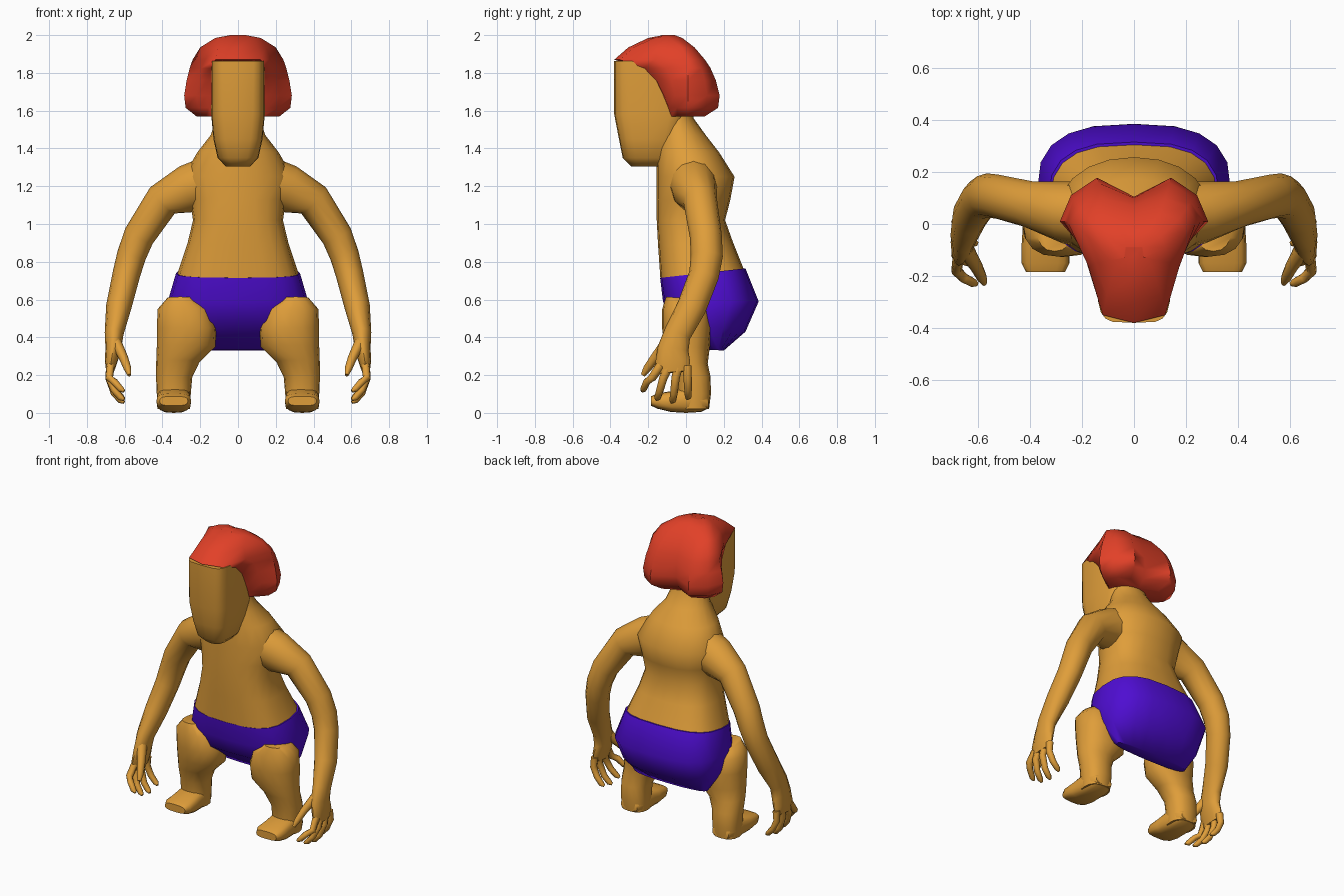
import bpy, bmesh, math
from mathutils import Vector


def material(name, col):
    m = bpy.data.materials.new(name)
    m.diffuse_color = (*col, 1)
    return m


SKIN = material("tan skin", (0.74, 0.34, 0.042))
RED = material("red hair", (0.76, 0.052, 0.021))
PURPLE = material("purple cloth", (0.077, 0.004, 0.64))


def skin_rings(bm, rings):
    """Join successive closed rings of points and cap both ends."""
    vs = [[bm.verts.new(p) for p in r] for r in rings]
    n = len(vs[0])
    for a, b in zip(vs, vs[1:]):
        for i in range(n):
            j = (i + 1) % n
            bm.faces.new((a[i], a[j], b[j], b[i]))
    bm.faces.new(vs[0])
    bm.faces.new(vs[-1])


def finish(bm, name, mat, mirror=False, angle=55):
    bmesh.ops.recalc_face_normals(bm, faces=bm.faces)
    me = bpy.data.meshes.new(name)
    bm.to_mesh(me)
    bm.free()
    ob = bpy.data.objects.new(name, me)
    bpy.context.collection.objects.link(ob)
    me.materials.append(mat)
    bpy.ops.object.select_all(action='DESELECT')
    ob.select_set(True)
    bpy.context.view_layer.objects.active = ob
    bpy.ops.object.shade_smooth_by_angle(angle=math.radians(angle))
    if mirror:
        ob.modifiers.new("mirror", 'MIRROR')
    return ob


def oval(cx, rx, yf, yb, zf, zb, n=2.5, seg=20):
    """Rounded-box ring from front yf to back yb, tilted from zf to zb."""
    pts = []
    for i in range(seg):
        a = math.tau * i / seg
        c, s = math.cos(a), math.sin(a)
        u = math.copysign(abs(c) ** (2 / n), c)
        v = math.copysign(abs(s) ** (2 / n), s)
        t = (v + 1) / 2
        pts.append((cx + rx * u, yf + (yb - yf) * t, zf + (zb - zf) * t))
    return pts


def tube(bm, path, seg=12):
    """Sweep ovals along points (x, y, z, radius sideways, radius in depth)."""
    P = [Vector(p[:3]) for p in path]
    rings = []
    for i, p in enumerate(path):
        t = (P[min(i + 1, len(P) - 1)] - P[max(i - 1, 0)]).normalized()
        side = t.cross(Vector((0, 1, 0))).normalized()
        deep = side.cross(t)
        rings.append([P[i] + side * p[3] * math.cos(math.tau * k / seg)
                      + deep * p[4] * math.sin(math.tau * k / seg) for k in range(seg)])
    skin_rings(bm, rings)


# Torso and neck
bm = bmesh.new()
skin_rings(bm, [oval(0, *r) for r in (
    (.325, -.135, .31, .70, .75, 2.8), (.268, -.148, .25, .89, .90, 2.6),
    (.238, -.155, .207, 1.02, 1.02, 2.5), (.255, -.157, .235, 1.13, 1.13, 2.3),
    (.29, -.157, .257, 1.25, 1.25, 2.1), (.215, -.155, .175, 1.38, 1.38, 2.1),
    (.145, -.15, .105, 1.47, 1.47, 2), (.115, -.13, .04, 1.56, 1.56, 2), (.11, -.12, .03, 1.65, 1.65, 2))])
finish(bm, "torso", SKIN)

# Shorts, with the underside sloping down to the back
bm = bmesh.new()
skin_rings(bm, [oval(0, *r) for r in (
    (.328, -.137, .315, .715, .765, 2.8), (.372, -.122, .385, .59, .59, 2.7),
    (.345, -.085, .315, .49, .43, 2.6), (.27, .11, .2, .335, .33, 2.4))])
finish(bm, "shorts", PURPLE)

# Head: long flat face with a narrow chin
bm = bmesh.new()
skin_rings(bm, [oval(0, *r) for r in (
    (.065, -.29, -.08, 1.305, 1.305, 3), (.108, -.335, -.08, 1.35, 1.35, 3),
    (.13, -.355, -.04, 1.45, 1.45, 3.6), (.142, -.38, 0, 1.58, 1.58, 4),
    (.14, -.38, 0, 1.862, 1.862, 4.5))])
finish(bm, "head", SKIN)

# Hair: bob with a crease at the back; (z, front y, front half width, half width, back y, crease y)
bm = bmesh.new()
rings = []
for z, f, a, w, b, c in (
        (1.57, -.11, .13, .22, .10, .05), (1.615, -.12, .155, .277, .17, .09),
        (1.68, -.145, .165, .285, .178, .105), (1.76, -.185, .155, .272, .158, .10),
        (1.825, -.25, .145, .256, .13, .085), (1.87, -.38, .12, .24, .10, .07),
        (1.935, -.305, .105, .20, .045, .03), (1.985, -.2, .07, .12, -.02, -.03),
        (2.0, -.12, .03, .04, -.06, -.065)):
    yw = min(.01, b - .07)
    half = [(a, f + .03), (a + (w - a) * .45, f + (yw - f) * .55), (w, yw),
            (w * .85, yw + (b - yw) * .6), (w * .5, b)]
    rings.append([(0, f, z)] + [(x, y, z) for x, y in half] + [(0, c, z)]
                 + [(-x, y, z) for x, y in reversed(half)])
skin_rings(bm, rings)
finish(bm, "hair", RED)

# Arms with palms
bm = bmesh.new()
tube(bm, [(.12, .03, 1.24, .13, .13), (.26, .045, 1.185, .13, .12), (.4, .075, 1.125, .095, .09),
          (.525, .105, .935, .083, .085), (.565, .11, .83, .077, .085), (.592, .095, .73, .073, .08),
          (.632, .03, .56, .067, .078), (.656, -.045, .42, .05, .072), (.66, -.068, .34, .042, .082),
          (.672, -.07, .27, .033, .092), (.678, -.065, .215, .02, .08)])
finish(bm, "arm", SKIN, True)

# Thumb and four curled fingers
bm = bmesh.new()
tube(bm, [(.645, -.10, .37, .03, .035), (.605, -.165, .29, .024, .026),
          (.585, -.205, .235, .02, .022), (.575, -.228, .20, .01, .012)], 8)
for by, ty, tz in ((-.135, -.225, .115), (-.09, -.15, .07), (-.04, -.07, .055), (.005, .012, .075)):
    tube(bm, [(.676, by, .25, .022, .025), (.682, by + (ty - by) * .5, .185, .021, .022),
              (.655, by + (ty - by) * .8, tz + .05, .019, .02), (.62, ty, tz + .01, .017, .018),
              (.603, ty - .006, tz, .008, .009)], 8)
finish(bm, "fingers", SKIN, True)

# Legs
bm = bmesh.new()
skin_rings(bm, [oval(.0 + r[0], *r[1:], seg=16) for r in (
    (.305, .07, -.105, .08, .615, .60, 2.3), (.285, .14, -.126, .12, .55, .55, 2.4),
    (.272, .158, -.127, .135, .45, .45, 2.3), (.275, .155, -.115, .125, .36, .34, 2.2),
    (.318, .115, -.085, .115, .28, .26, 2.2), (.338, .096, -.055, .13, .19, .19, 2.2),
    (.34, .09, -.045, .132, .1, .1, 2.4), (.34, .085, -.04, .122, .02, .02, 2.4))])
finish(bm, "leg", SKIN, True)

# Feet: lofted from heel to toe; (y, half width, bottom, top)
bm = bmesh.new()
rings = []
for y, w, z0, z1 in ((.12, .06, .025, .08), (.08, .083, .005, .13), (0, .087, 0, .135),
                     (-.08, .092, .005, .115), (-.15, .092, .022, .103), (-.185, .075, .038, .088)):
    rings.append([(p[0], y, z0 + (z1 - z0) * (p[1] + 1) / 2) for p in oval(.34, w, -1, 1, 0, 0, 3, 16)])
skin_rings(bm, rings)
finish(bm, "foot", SKIN, True)
